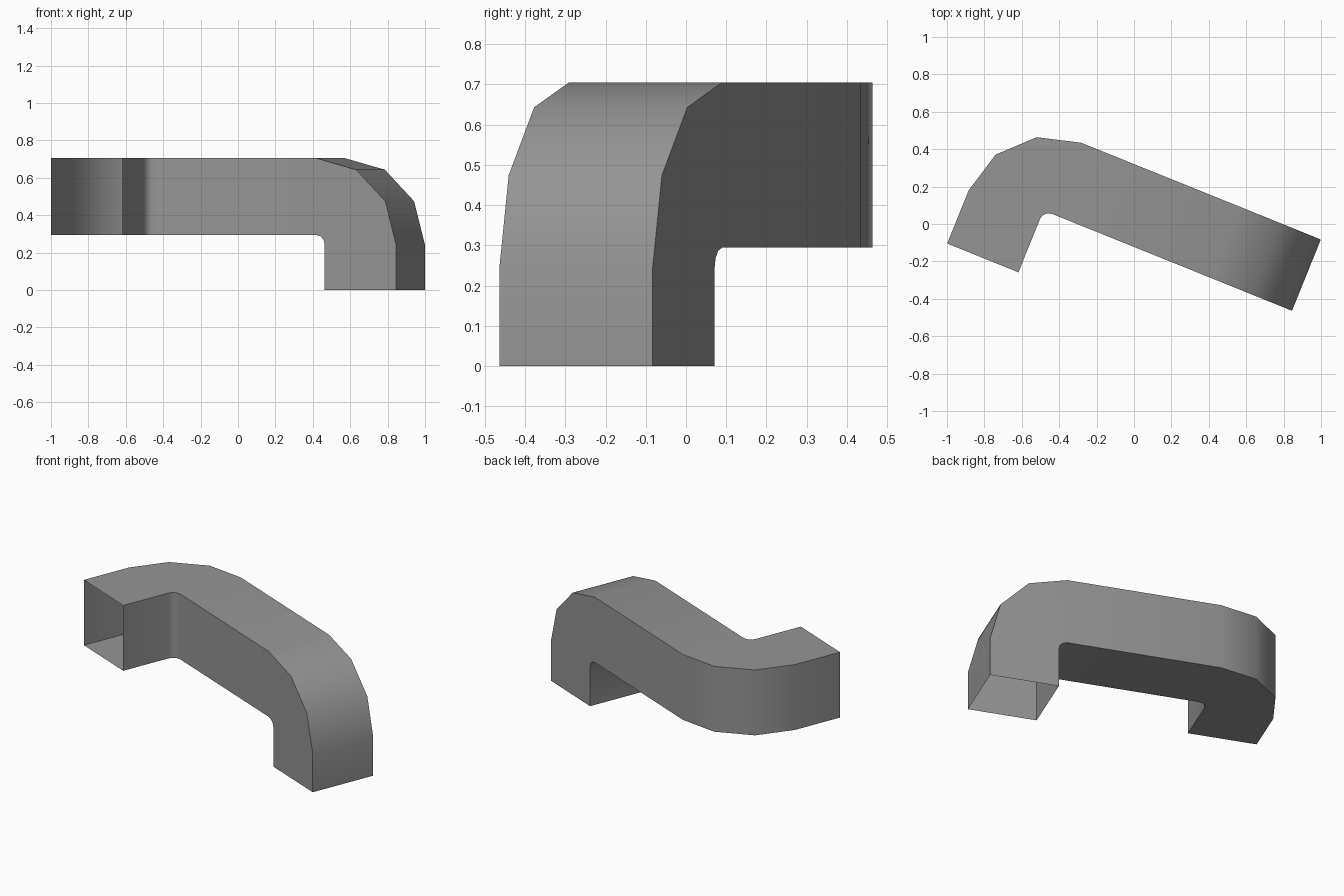
import bpy, bmesh, math
from mathutils import Matrix

if "Cube" in bpy.data.objects:
    bpy.data.objects.remove(bpy.data.objects["Cube"])

SIZE = 0.411                  # square section of the duct
R_IN = 0.05                   # inside bend radius
R_OUT = R_IN + SIZE           # outside bend radius
STEPS = 3                     # segments per 90 degree bend
Z0, Z1 = 0.294, 0.705         # bottom / top of the horizontal run
T0, T1 = -0.110, 0.301        # near / far side of the horizontal run
TURN = -math.atan2(0.375, 0.927)


def flat_ring(a, t_shift=0.0):
    """Section in the sideways elbow (turns in plan)."""
    c, s = math.cos(a), math.sin(a)
    cx, cy = -0.429, -0.161 + t_shift
    pi = (cx + R_IN * c, cy + R_IN * s)
    po = (cx + R_OUT * c, cy + R_OUT * s)
    return [(*pi, Z0), (*pi, Z1), (*po, Z1), (*po, Z0)]


def drop_ring(a):
    """Section in the downward elbow (turns in elevation)."""
    c, s = math.cos(a), math.sin(a)
    cx, cz = 0.493, 0.244
    xi, zi = cx + R_IN * c, cz + R_IN * s
    xo, zo = cx + R_OUT * c, cz + R_OUT * s
    return [(xi, T0, zi), (xo, T0, zo), (xo, T1, zo), (xi, T1, zi)]


# sections from the open side end to the open bottom end
rings = [flat_ring(math.pi, -0.307)]
rings += [flat_ring(math.pi - i * math.pi / 2 / STEPS) for i in range(STEPS + 1)]
rings += [drop_ring(math.pi / 2 - i * math.pi / 2 / STEPS) for i in range(STEPS + 1)]
rings.append([(x, y, 0.0) for x, y, z in rings[-1]])

# open duct skin
bm = bmesh.new()
loops = [[bm.verts.new(p) for p in r] for r in rings]
for a, b in zip(loops, loops[1:]):
    for i in range(4):
        j = (i + 1) % 4
        bm.faces.new((a[i], a[j], b[j], b[i]))
for f in bm.faces:
    f.smooth = True
bmesh.ops.recalc_face_normals(bm, faces=bm.faces)
bm.transform(Matrix.Rotation(TURN, 4, 'Z'))

# centre in plan
xs = [v.co.x for v in bm.verts]
ys = [v.co.y for v in bm.verts]
bm.transform(Matrix.Translation((-(min(xs) + max(xs)) / 2, -(min(ys) + max(ys)) / 2, 0)))

mesh = bpy.data.meshes.new("duct")
bm.to_mesh(mesh)
bm.free()
mesh.set_sharp_from_angle(angle=math.radians(40))

grey = bpy.data.materials.new("mid grey")
grey.diffuse_color = (0.3, 0.3, 0.3, 1)
grey.use_nodes = True
grey.node_tree.nodes["Principled BSDF"].inputs["Base Color"].default_value = grey.diffuse_color
mesh.materials.append(grey)
bpy.context.collection.objects.link(bpy.data.objects.new("duct", mesh))
